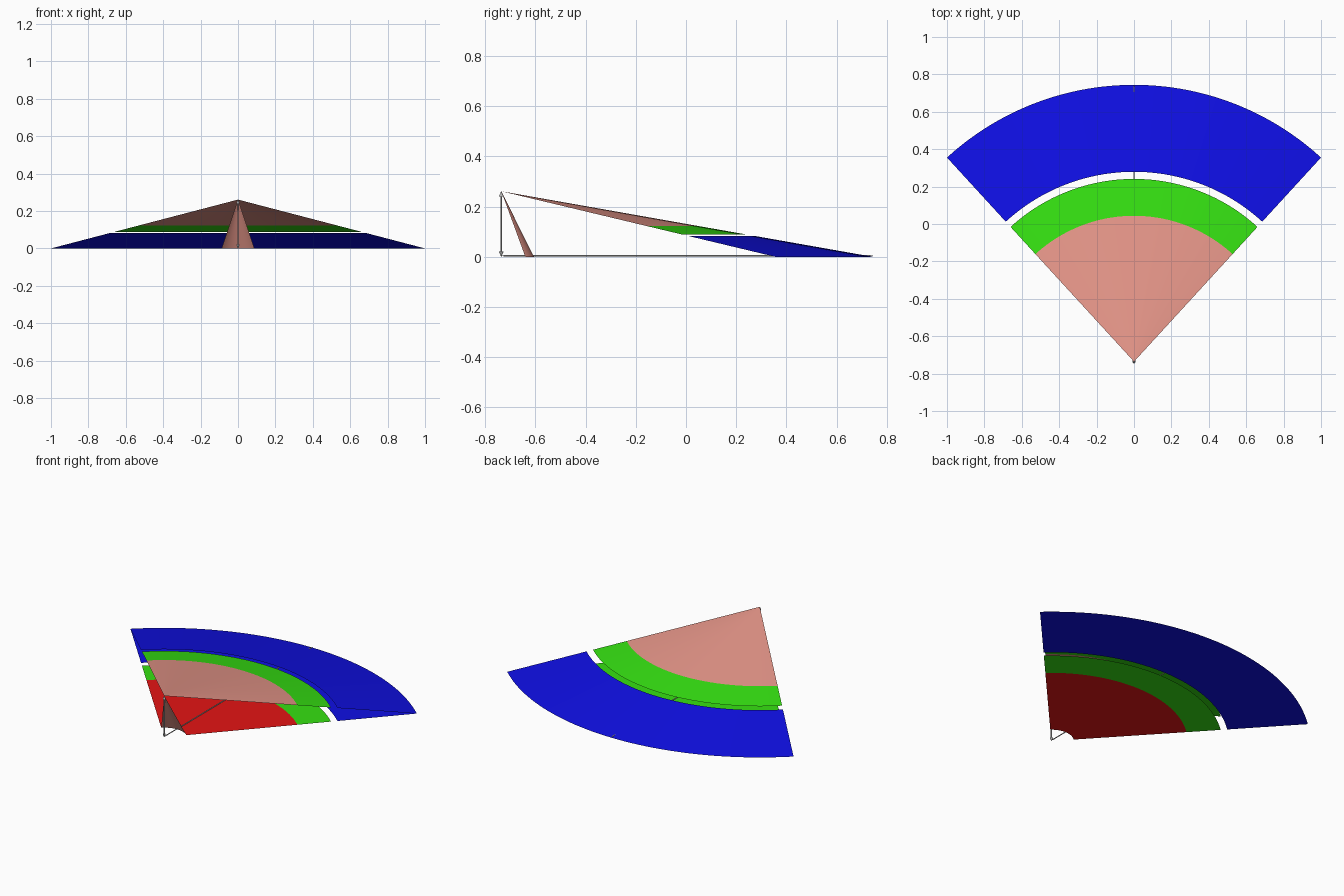
import bpy
import bmesh
import math
from mathutils import Vector

if "Cube" in bpy.data.objects:
    bpy.data.objects.remove(bpy.data.objects["Cube"], do_unlink=True)


def linear(c):
    c /= 255
    return c / 12.92 if c <= 0.04045 else ((c + 0.055) / 1.055) ** 2.4


def make_material(name, rgb):
    mat = bpy.data.materials.new(name)
    colour = [linear(c) for c in rgb] + [1.0]
    mat.diffuse_color = colour
    mat.use_nodes = True
    mat.node_tree.nodes["Principled BSDF"].inputs["Base Color"].default_value = colour
    return mat


PINK = make_material("salmon pink", (230, 150, 137))
GREEN = make_material("green", (53, 224, 18))
BLUE = make_material("blue", (15, 15, 228))
RED = make_material("red", (228, 20, 20))
GREY = make_material("grey", (185, 185, 185))

# Main dimensions: a fan of 85 degrees spreading from one corner
APEX_Y = -0.736
RADIUS = 1.48
HEIGHT = RADIUS * math.tan(math.radians(10))
HALF_ANGLE = math.radians(42.5)
R_NEAR, R_INNER, R_MID, R_GAP = 0.13, 0.78, 0.977, 1.015
SEGMENTS = 64


def finish(bm, name, mat):
    mesh = bpy.data.meshes.new(name)
    bm.to_mesh(mesh)
    bm.free()
    obj = bpy.data.objects.new(name, mesh)
    obj.data.materials.append(mat)
    bpy.context.collection.objects.link(obj)
    bpy.ops.object.select_all(action="DESELECT")
    obj.select_set(True)
    bpy.context.view_layer.objects.active = obj
    bpy.ops.object.shade_smooth_by_angle(angle=math.radians(30))
    return obj


def fan_band(name, mat, inner, outer):
    """Sheet swept about the apex axis between two (radius, z) points."""
    bm = bmesh.new()
    rings = []
    for r, z in (inner, outer):
        ring = []
        for i in range(SEGMENTS + 1):
            a = HALF_ANGLE * (1 - 2 * i / SEGMENTS)
            ring.append(bm.verts.new((r * math.sin(a), APEX_Y + r * math.cos(a), z)))
        rings.append(ring)
    for i in range(SEGMENTS):
        bm.faces.new((rings[0][i], rings[1][i], rings[1][i + 1], rings[0][i + 1]))
    bmesh.ops.recalc_face_normals(bm, faces=bm.faces)
    if sum(f.normal.z for f in bm.faces) < 0:
        bmesh.ops.reverse_faces(bm, faces=bm.faces)
    return finish(bm, name, mat)


def slope(r):
    return (r, HEIGHT * (1 - r / RADIUS))


def double_arrow(name, start, end, shaft=0.0035, head=0.009, head_length=0.02):
    """Thin rod with a cone tip at each end."""
    start, end = Vector(start), Vector(end)
    axis = (end - start).normalized()
    turn = axis.to_track_quat("Z", "Y").to_matrix().to_4x4()
    length = (end - start).length
    profile = [(0.0003, 0), (head, head_length), (shaft, head_length),
               (shaft, length - head_length), (head, length - head_length),
               (0.0003, length)]
    bm = bmesh.new()
    rings = []
    for r, z in profile:
        rings.append([bm.verts.new(start + turn @ Vector((r * math.cos(t), r * math.sin(t), z)))
                      for t in (2 * math.pi * k / 12 for k in range(12))])
    for a, b in zip(rings, rings[1:]):
        for k in range(12):
            n = (k + 1) % 12
            bm.faces.new((a[k], a[n], b[n], b[k]))
    bm.faces.new(rings[0][::-1])
    bm.faces.new(rings[-1])
    return finish(bm, name, GREY)


# Sloping conical sheet from the apex down to the outer rim
fan_band("upper_inner_sheet", PINK, slope(0.0005), slope(R_INNER))
fan_band("upper_middle_band", GREEN, slope(R_INNER), slope(R_MID))
fan_band("upper_outer_band", BLUE, slope(R_GAP), slope(RADIUS))

# Flat floor sheet with matching bands
fan_band("floor_inner_sheet", RED, (R_NEAR, 0), (R_INNER, 0))
fan_band("floor_middle_band", GREEN, (R_INNER, 0), (R_MID, 0))
fan_band("floor_outer_band", BLUE, (R_GAP, 0), (RADIUS, 0))

# Steep near cone joining the apex to the inside edge of the floor
fan_band("near_cone_sheet", PINK, (0.0005, HEIGHT), (R_NEAR, 0))

# Height and range arrows
double_arrow("height_arrow", (0, APEX_Y, 0), (0, APEX_Y, HEIGHT))
double_arrow("range_arrow", (0, APEX_Y, 0.004), (0, APEX_Y + RADIUS, 0.004),
             shaft=0.003, head=0.004)
